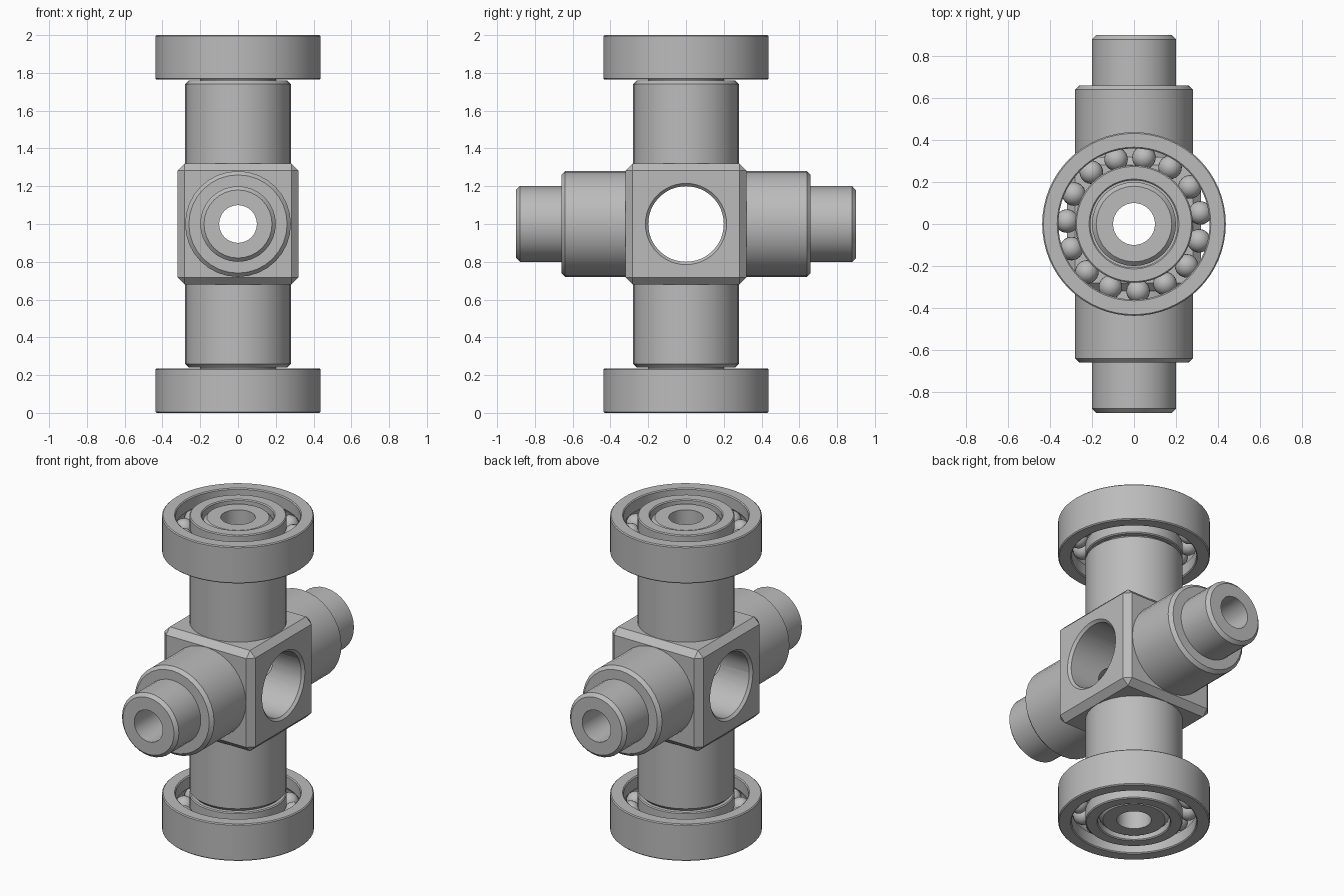
import bpy, bmesh, math
from mathutils import Matrix, Vector

if "Cube" in bpy.data.objects:
    bpy.data.objects.remove(bpy.data.objects["Cube"], do_unlink=True)

steel = bpy.data.materials.new("grey steel")
steel.use_nodes = True
GREY = (0.5, 0.5, 0.5, 1)
steel.diffuse_color = GREY
steel.node_tree.nodes["Principled BSDF"].inputs["Base Color"].default_value = GREY

CENTRE = Vector((0, 0, 1))
AXIS = {"x": Matrix.Rotation(math.pi / 2, 4, "Y"),
        "y": Matrix.Rotation(math.pi / 2, 4, "X"),
        "z": Matrix.Identity(4)}


def finish(name, bm):
    bmesh.ops.recalc_face_normals(bm, faces=bm.faces)
    mesh = bpy.data.meshes.new(name)
    bm.to_mesh(mesh)
    bm.free()
    mesh.materials.append(steel)
    obj = bpy.data.objects.new(name, mesh)
    bpy.context.collection.objects.link(obj)
    return obj


def smooth(obj):
    bpy.ops.object.select_all(action="DESELECT")
    bpy.context.view_layer.objects.active = obj
    obj.select_set(True)
    bpy.ops.object.shade_smooth_by_angle(angle=math.radians(30))


def lathe(name, profile, axis="z", centre=CENTRE, steps=32, closed=False):
    """Spin (radius, height) points round an axis; closed makes a ring."""
    bm = bmesh.new()
    place = Matrix.Translation(centre) @ AXIS[axis]
    rings = []
    for i in range(steps):
        a = math.tau * i / steps
        rings.append([bm.verts.new(place @ Vector((r * math.cos(a), r * math.sin(a), h)))
                      for r, h in profile])
    count = len(profile)
    for i in range(steps):
        a, b = rings[i], rings[(i + 1) % steps]
        for j in range(count if closed else count - 1):
            k = (j + 1) % count
            bm.faces.new((a[j], b[j], b[k], a[k]))
    if not closed:
        bm.faces.new([ring[0] for ring in rings])
        bm.faces.new([ring[-1] for ring in rings])
    return finish(name, bm)


def combine(target, tool, operation):
    mod = target.modifiers.new("join", "BOOLEAN")
    mod.operation, mod.solver, mod.object = operation, "EXACT", tool
    bpy.context.view_layer.objects.active = target
    bpy.ops.object.modifier_apply(modifier=mod.name)
    bpy.data.objects.remove(tool, do_unlink=True)


def stepped_shaft(name, axis, shoulder, tip):
    c = 0.02
    half = [(0.28, shoulder - c), (0.28 - c, shoulder), (0.2, shoulder),
            (0.2, tip - c), (0.2 - c, tip)]
    return lathe(name, [(r, -h) for r, h in reversed(half)] + half, axis)


# Chamfered central block with two crossing stepped shafts
bm = bmesh.new()
bmesh.ops.create_cube(bm, size=0.64, matrix=Matrix.Translation(CENTRE))
bmesh.ops.bevel(bm, geom=bm.edges[:], offset=0.038, segments=1, affect="EDGES")
hub = finish("cross_hub", bm)
combine(hub, stepped_shaft("vertical_shaft", "z", 0.76, 0.985), "UNION")
combine(hub, stepped_shaft("side_shaft", "y", 0.66, 0.9), "UNION")

# Bores along all three axes, the wide one with a chamfered rim
rim = [(0.2, 0.305), (0.217, 0.322), (0.217, 0.4)]
combine(hub, lathe("wide_bore", [(r, -h) for r, h in reversed(rim)] + rim, "x", steps=48),
        "DIFFERENCE")
for axis in "yz":
    combine(hub, lathe("bore", [(0.1, -1.1), (0.1, 1.1)], axis), "DIFFERENCE")
smooth(hub)

# Ball bearings on the vertical shaft
HALF, PITCH, BALL, COUNT = 0.1175, 0.32, 0.057, 15


def race(name, inner, outer, groove_side, centre):
    """Ring with small chamfers and a ball groove on one wall."""
    c = 0.006
    wall = inner if groove_side < 0 else outer
    reach = math.acos(abs(wall - PITCH) / BALL)
    groove = []
    for i in range(7):
        a = reach * (i / 3 - 1)
        groove.append((PITCH - groove_side * BALL * math.cos(a), BALL * math.sin(a)))
    pts = [(inner, -HALF + c), (inner + c, -HALF), (outer - c, -HALF), (outer, -HALF + c)]
    if groove_side > 0:
        pts += groove
    pts += [(outer, HALF - c), (outer - c, HALF), (inner + c, HALF), (inner, HALF - c)]
    if groove_side < 0:
        pts += groove[::-1]
    smooth(lathe(name, pts, centre=centre, steps=64, closed=True))


for place, z in (("lower", HALF), ("upper", 2 - HALF)):
    centre = Vector((0, 0, z))
    race(place + "_inner_race", 0.208, 0.28, 1, centre)
    race(place + "_outer_race", 0.36, 0.4375, -1, centre)
    bm = bmesh.new()
    for i in range(COUNT):
        a = math.radians(81.5) + math.tau * i / COUNT
        spot = centre + PITCH * Vector((math.cos(a), math.sin(a), 0))
        bmesh.ops.create_uvsphere(bm, u_segments=24, v_segments=12, radius=BALL - 0.001,
                                  matrix=Matrix.Translation(spot))
    smooth(finish(place + "_bearing_balls", bm))
